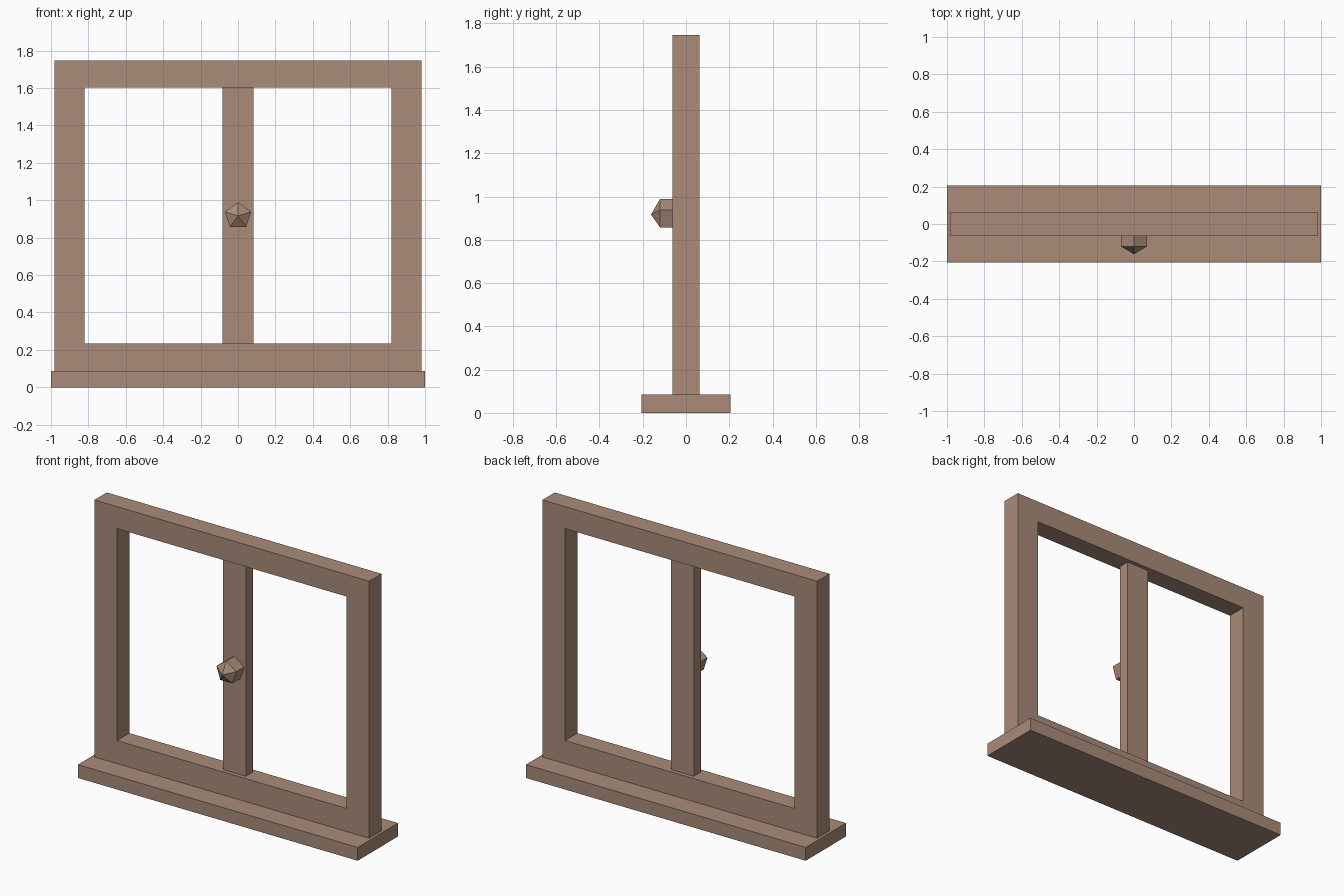
import bpy, bmesh, math
from mathutils import Matrix

if "Cube" in bpy.data.objects:
    bpy.data.objects.remove(bpy.data.objects["Cube"])

wood = bpy.data.materials.new("brown wood")
wood.diffuse_color = (0.40, 0.26, 0.19, 1)
wood.use_nodes = True
wood.node_tree.nodes["Principled BSDF"].inputs["Base Color"].default_value = wood.diffuse_color


def finish(bm, name):
    bmesh.ops.recalc_face_normals(bm, faces=bm.faces)
    mesh = bpy.data.meshes.new(name)
    bm.to_mesh(mesh)
    bm.free()
    mesh.materials.append(wood)
    obj = bpy.data.objects.new(name, mesh)
    bpy.context.collection.objects.link(obj)
    return obj


def box(name, half_x, half_y, z0, z1):
    bm = bmesh.new()
    size = Matrix.Diagonal((2 * half_x, 2 * half_y, z1 - z0, 1))
    bmesh.ops.create_cube(bm, size=1, matrix=Matrix.Translation((0, 0, (z0 + z1) / 2)) @ size)
    return finish(bm, name)


# Sill board
box("sill", 1.0, 0.206, 0, 0.086)

# Outer frame: a rectangular ring, extruded through its depth
depth = 0.063
bm = bmesh.new()


def loop(half_x, z0, z1):
    return [bm.verts.new((x, -depth, z)) for x, z in
            ((-half_x, z0), (half_x, z0), (half_x, z1), (-half_x, z1))]


outer, inner = loop(0.982, 0.086, 1.746), loop(0.82, 0.235, 1.604)
for i in range(4):
    j = (i + 1) % 4
    bm.faces.new((outer[i], outer[j], inner[j], inner[i]))
ext = bmesh.ops.extrude_face_region(bm, geom=bm.faces[:], use_keep_orig=True)
moved = [g for g in ext["geom"] if isinstance(g, bmesh.types.BMVert)]
bmesh.ops.translate(bm, verts=moved, vec=(0, 2 * depth, 0))
finish(bm, "window_frame")

# Centre bar, set back from the frame faces
box("centre_bar", 0.082, 0.037, 0.235, 1.604)

# Low-poly five-sided knob, pole pointing forward
bm = bmesh.new()
place = Matrix.Translation((0, -0.077, 0.916)) @ Matrix.Rotation(math.pi / 2, 4, 'X')
bmesh.ops.create_uvsphere(bm, u_segments=5, v_segments=3, radius=0.085, matrix=place)
finish(bm, "knob")
